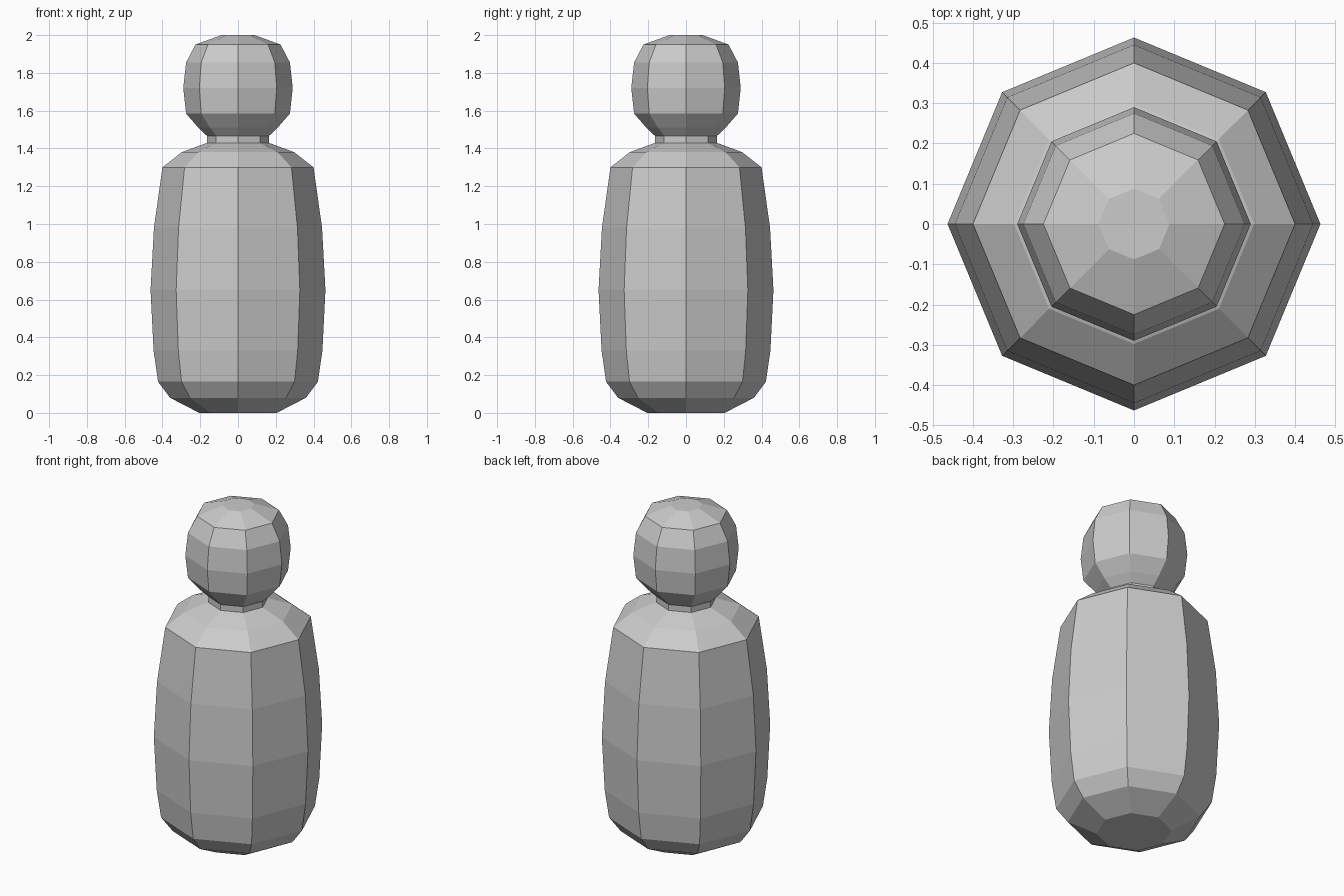
import bpy
import bmesh
from math import cos, sin, pi

SIDES = 8

cube = bpy.data.objects.get("Cube")
if cube:
    bpy.data.objects.remove(cube, do_unlink=True)

# Single plain grey
grey = bpy.data.materials.new("plain_grey")
grey.use_nodes = True
colour = (0.6, 0.6, 0.6, 1)
grey.diffuse_color = colour
grey.node_tree.nodes["Principled BSDF"].inputs["Base Color"].default_value = colour


def lathe(name, profile, cap_bottom=False, cap_top=False):
    """Turn a (radius, height) profile into a faceted eight-sided part."""
    bm = bmesh.new()
    rings = [[bm.verts.new((r * cos(2 * pi * i / SIDES), r * sin(2 * pi * i / SIDES), z))
              for i in range(SIDES)] for r, z in profile]
    for low, high in zip(rings, rings[1:]):
        for i in range(SIDES):
            j = (i + 1) % SIDES
            bm.faces.new((low[i], low[j], high[j], high[i]))
    if cap_bottom:
        bm.faces.new(rings[0][::-1])
    if cap_top:
        bm.faces.new(rings[-1])
    mesh = bpy.data.meshes.new(name)
    bm.to_mesh(mesh)
    bm.free()
    mesh.materials.append(grey)
    obj = bpy.data.objects.new(name, mesh)
    bpy.context.collection.objects.link(obj)
    return obj


# Barrel body with sloping shoulders
lathe("body", [(0.205, 0), (0.36, 0.08), (0.423, 0.165), (0.447, 0.33), (0.463, 0.65),
               (0.445, 0.98), (0.40, 1.30), (0.298, 1.38), (0.163, 1.43)], cap_bottom=True)

# Short neck joining body and head
lathe("neck", [(0.163, 1.43), (0.163, 1.465)])

# Rounded head with a flat crown
lathe("head", [(0.163, 1.465), (0.21, 1.51), (0.275, 1.585), (0.29, 1.72),
               (0.275, 1.855), (0.225, 1.95), (0.088, 2.0)], cap_top=True)
